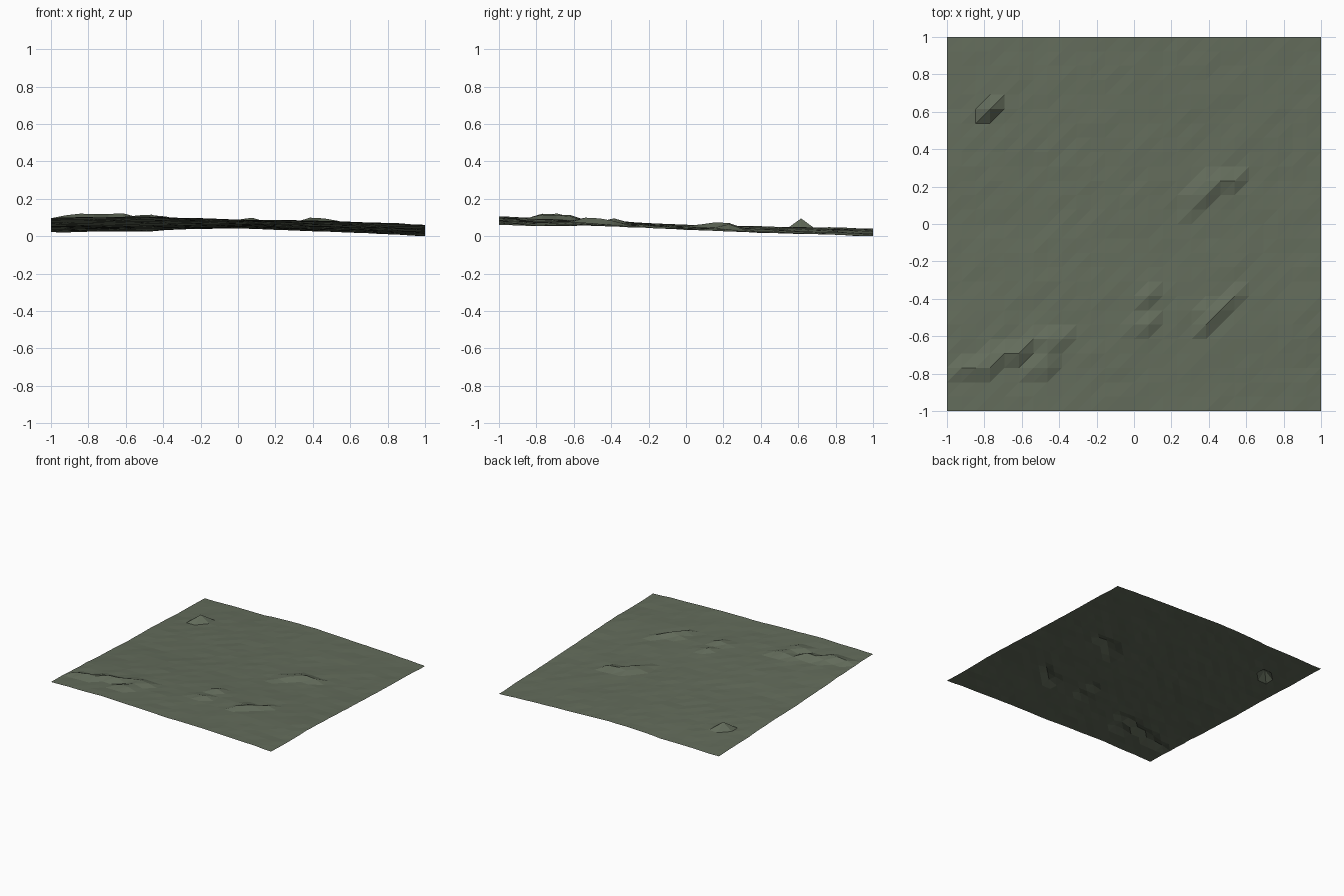
import bpy, bmesh, random
from mathutils import noise, Vector

if "Cube" in bpy.data.objects:
    bpy.data.objects.remove(bpy.data.objects["Cube"])

random.seed(4)
N = 26            # cells per side
STEP = 2 / N

# Broad relief: rows from y=-1 (front) to y=1 (back), columns from x=-1 to x=1
RELIEF = [
    [.100, .105, .090, .082, .060],
    [.080, .085, .080, .070, .055],
    [.055, .060, .060, .050, .035],
    [.040, .045, .050, .035, .015],
    [.020, .028, .044, .025, .000],
]

# Raised outcrops: (column, row) of the grid vertex -> extra height
OUTCROPS = {
    (3, 21): .055,                                              # lone peak
    (18, 15): .026, (19, 16): .026, (20, 16): .022,             # right ledge
    (17, 14): .012, (18, 16): .016, (17, 15): .014,
    (14, 8): .022, (14, 6): .022, (13, 6): .008,                # middle knolls
    (18, 6): .024, (19, 7): .026, (20, 8): .018, (18, 7): .016, # front right ridge
    (1, 3): .018, (2, 3): .026, (3, 3): .026, (4, 4): .030,     # front left ridge
    (5, 4): .030, (3, 4): .016, (6, 5): .012,
    (7, 5): .022, (8, 5): .016, (6, 3): .016, (7, 3): .022, (7, 4): .020,
}


def relief(u, v):
    """Smooth blend between the relief control heights, u and v in 0..4."""
    i, j = min(int(u), 3), min(int(v), 3)
    s, t = u - i, v - j
    low = RELIEF[j][i] * (1 - s) + RELIEF[j][i + 1] * s
    high = RELIEF[j + 1][i] * (1 - s) + RELIEF[j + 1][i + 1] * s
    return low * (1 - t) + high * t


def height(i, j):
    x, y = i * STEP - 1, j * STEP - 1
    z = relief(i * 4 / N, j * 4 / N)
    z += .004 * noise.noise(Vector((x * 4, y * 4, 3.3))) + random.uniform(-.002, .002)
    if (i, j) == (N, N):
        return 0
    return max(0, z + OUTCROPS.get((i, j), 0))


# Ground sheet, triangulated along one diagonal
bm = bmesh.new()
grid = [[bm.verts.new((i * STEP - 1, j * STEP - 1, height(i, j)))
         for i in range(N + 1)] for j in range(N + 1)]
for j in range(N):
    for i in range(N):
        a, b = grid[j][i], grid[j][i + 1]
        c, d = grid[j + 1][i + 1], grid[j + 1][i]
        bm.faces.new((a, b, c))
        bm.faces.new((a, c, d))
mesh = bpy.data.meshes.new("ground")
bm.to_mesh(mesh)
bm.free()
ground = bpy.data.objects.new("ground", mesh)
bpy.context.collection.objects.link(ground)

mat = bpy.data.materials.new("grey_green")
mat.diffuse_color = (.125, .15, .105, 1)
mat.use_nodes = True
mat.node_tree.nodes["Principled BSDF"].inputs["Base Color"].default_value = mat.diffuse_color
mesh.materials.append(mat)
